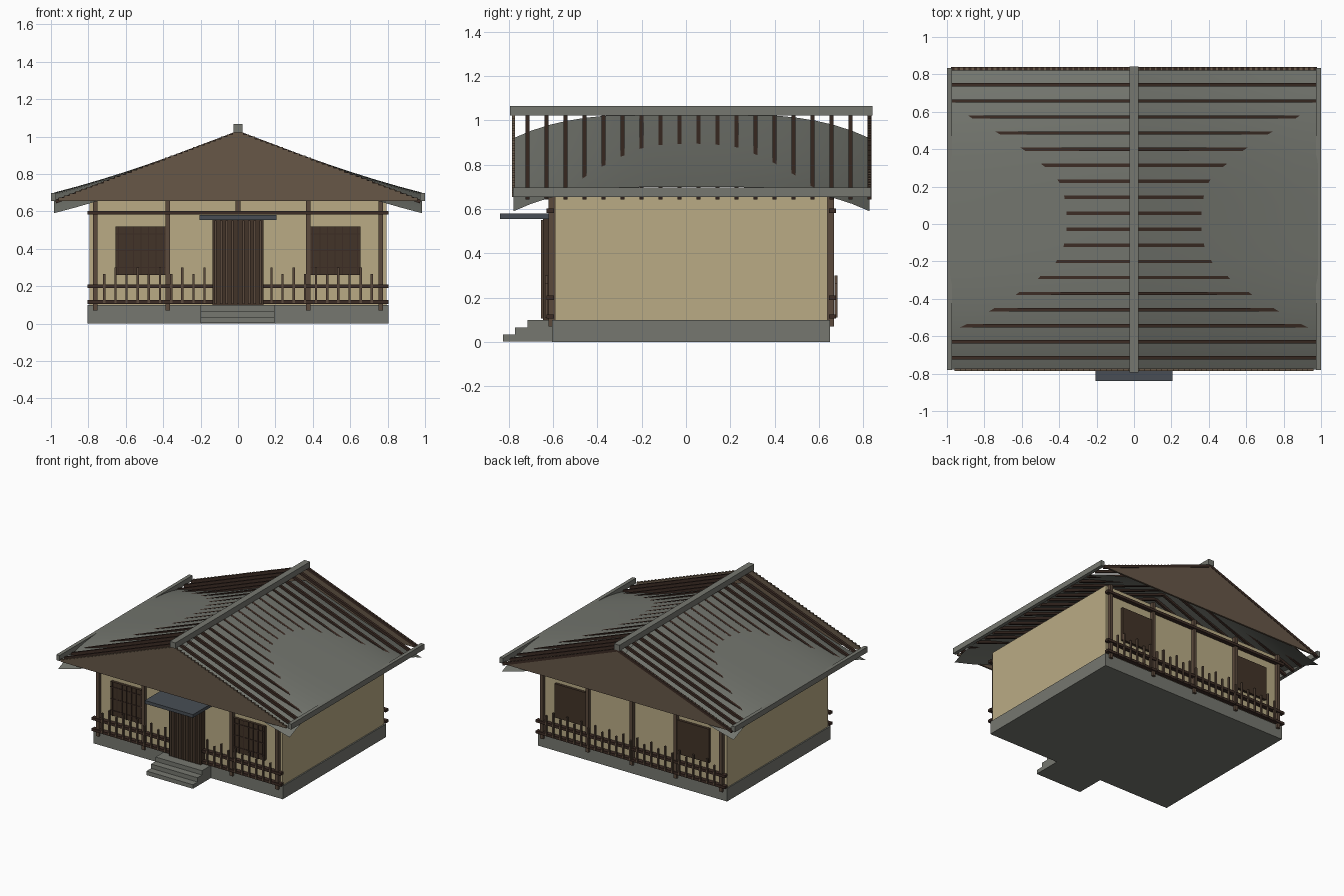
import bpy, bmesh, math
from mathutils import Matrix, Vector

if "Cube" in bpy.data.objects:
    bpy.data.objects.remove(bpy.data.objects["Cube"])


def mat(name, rgb):
    m = bpy.data.materials.new(name)
    m.diffuse_color = (*rgb, 1)
    m.use_nodes = True
    m.node_tree.nodes["Principled BSDF"].inputs["Base Color"].default_value = m.diffuse_color
    return m


PLASTER = mat("cream plaster", (0.49, 0.41, 0.235))
STONE = mat("grey stone", (0.18, 0.185, 0.16))
ROOF = mat("grey roof", (0.17, 0.178, 0.155))
GABLE = mat("brown boards", (0.135, 0.096, 0.064))
POST = mat("post wood", (0.105, 0.068, 0.045))
DARK = mat("dark wood", (0.045, 0.025, 0.018))
PANEL = mat("panel wood", (0.055, 0.034, 0.021))
SLATE = mat("slate blue", (0.065, 0.076, 0.09))


def finish(name, bm, material):
    me = bpy.data.meshes.new(name)
    bm.to_mesh(me)
    bm.free()
    me.materials.append(material)
    ob = bpy.data.objects.new(name, me)
    bpy.context.collection.objects.link(ob)
    return ob


def boxes(name, material, spans):
    """Each span is (x0, x1, y0, y1, z0, z1)."""
    bm = bmesh.new()
    for x0, x1, y0, y1, z0, z1 in spans:
        c = Vector(((x0 + x1) / 2, (y0 + y1) / 2, (z0 + z1) / 2))
        s = Matrix.Diagonal((x1 - x0, y1 - y0, z1 - z0, 1))
        bmesh.ops.create_cube(bm, size=1, matrix=Matrix.Translation(c) @ s)
    return finish(name, bm, material)


# Foundation, walls and entrance steps
boxes("foundation", STONE, [(-0.805, 0.805, -0.605, 0.65, 0, 0.10)])
boxes("walls", PLASTER, [(-0.795, 0.795, -0.592, 0.64, 0.10, 0.655)])
boxes("steps", STONE, [(-0.2, 0.195, -0.826 + 0.055 * i, -0.60, 0.033 * i + 0.002 * (i == 0), 0.033 * (i + 1))
                       for i in range(3)])

# Posts, rails and balusters on the front and back
for side, wall, sgn in (("front", -0.592, -1), ("back", 0.64, 1)):
    def depth(a, b):
        return tuple(sorted((wall + sgn * a, wall + sgn * b)))

    posts = [(x - 0.0125, x + 0.0125, *depth(0, 0.028),
              0.6 if side == "front" and x == 0 else 0.07, 0.66)
             for x in (-0.763, -0.375, 0, 0.375, 0.763)]
    boxes(side + "_posts", POST, posts)

    boxes(side + "_rails", DARK, [(-0.805, 0.805, *depth(0.005, 0.037), z, z + 0.02)
                                  for z in (0.105, 0.19, 0.583)])

    xs = [-0.715 + 0.0596 * i for i in range(25)]
    boxes(side + "_balusters", POST,
          [(x - 0.006, x + 0.006, *depth(0.03, 0.044), 0.11, 0.30 if i % 2 else 0.265)
           for i, x in enumerate(xs) if side == "back" or abs(x) > 0.14])

    # Window panels with lattice bars
    boxes(side + "_windows", PANEL, [(c - 0.138, c + 0.138, *depth(-0.005, 0.02), 0.26, 0.52)
                                     for c in (-0.518, 0.518)])
    if side == "front":
        bars = []
        for c in (-0.518, 0.518):
            bars += [(c - 0.12 + 0.04 * i - 0.003, c - 0.12 + 0.04 * i + 0.003, *depth(0.018, 0.025), 0.26, 0.52)
                     for i in range(7)]
            bars += [(c - 0.138, c + 0.138, *depth(0.018, 0.024), z - 0.003, z + 0.003) for z in (0.30, 0.39, 0.48)]
        boxes("window_lattice", DARK, bars)

# Plank door and the canopy above it
boxes("door", PANEL, [(-0.135, 0.135, -0.645, -0.59, 0.10, 0.556)])
boxes("door_planks", POST, [(x - 0.006, x + 0.006, -0.654, -0.644, 0.105, 0.55)
                            for x in [-0.12 + 0.03 * i for i in range(9)]])
boxes("canopy", SLATE, [(-0.205, 0.205, -0.84, -0.592, 0.555, 0.58)])

# Gable walls of stepped vertical boards
W = 0.03
for side, y0, y1 in (("front", -0.785, -0.772), ("back", 0.822, 0.836)):
    boards = []
    for i in range(-32, 32):
        x = (i + 0.5) * W
        top = 1.027 - 0.373 * abs(x)
        if top > 0.662:
            boards.append((x - W / 2, x + W / 2, y0, y1, 0.655, top))
    boxes(side + "_gable", GABLE, boards)

# Straight rafters on both slopes
bm = bmesh.new()
a, b = Vector((0.0, 0, 1.02)), Vector((0.975, 0, 0.652))
length, angle = (b - a).length, math.atan2(a.z - b.z, b.x - a.x)
for k in range(19):
    y = -0.715 + 0.0858 * k
    for sx in (1, -1):
        c = (a + b) / 2
        m = (Matrix.Translation((sx * c.x, y, c.z)) @ Matrix.Rotation(sx * angle, 4, 'Y')
             @ Matrix.Diagonal((length, 0.018, 0.02, 1)))
        bmesh.ops.create_cube(bm, size=1, matrix=m)
finish("rafters", bm, DARK)

# Curved roof skin: flared eaves, drooping toward both gables
bm = bmesh.new()
NX, NY = 16, 20
grid = []
for j in range(NY + 1):
    t = -1 + 2 * j / NY
    row = []
    for i in range(NX + 1):
        x = -1 + 2 * i / NX
        ax = abs(x)
        z = 1.03 - 0.38 * ax + 0.05 * ax ** 2.6 - 0.11 * abs(t) ** 3.5
        row.append(bm.verts.new((x * 0.985, 0.025 + 0.804 * t, z)))
    grid.append(row)
for j in range(NY):
    for i in range(NX):
        f = bm.faces.new((grid[j][i], grid[j][i + 1], grid[j + 1][i + 1], grid[j + 1][i]))
        f.smooth = True
roof = finish("roof_skin", bm, ROOF)
bpy.context.view_layer.objects.active = roof
roof.select_set(True)
bpy.ops.object.shade_smooth_by_angle(angle=math.radians(30))
roof.select_set(False)

# Ridge beam and eave boards
boxes("ridge_beam", STONE, [(-0.024, 0.024, -0.795, 0.842, 1.022, 1.066)])
boxes("eave_boards", STONE, [(s * 0.986 - 0.014, s * 0.986 + 0.014, -0.78, 0.835, 0.655, 0.697) for s in (-1, 1)])
